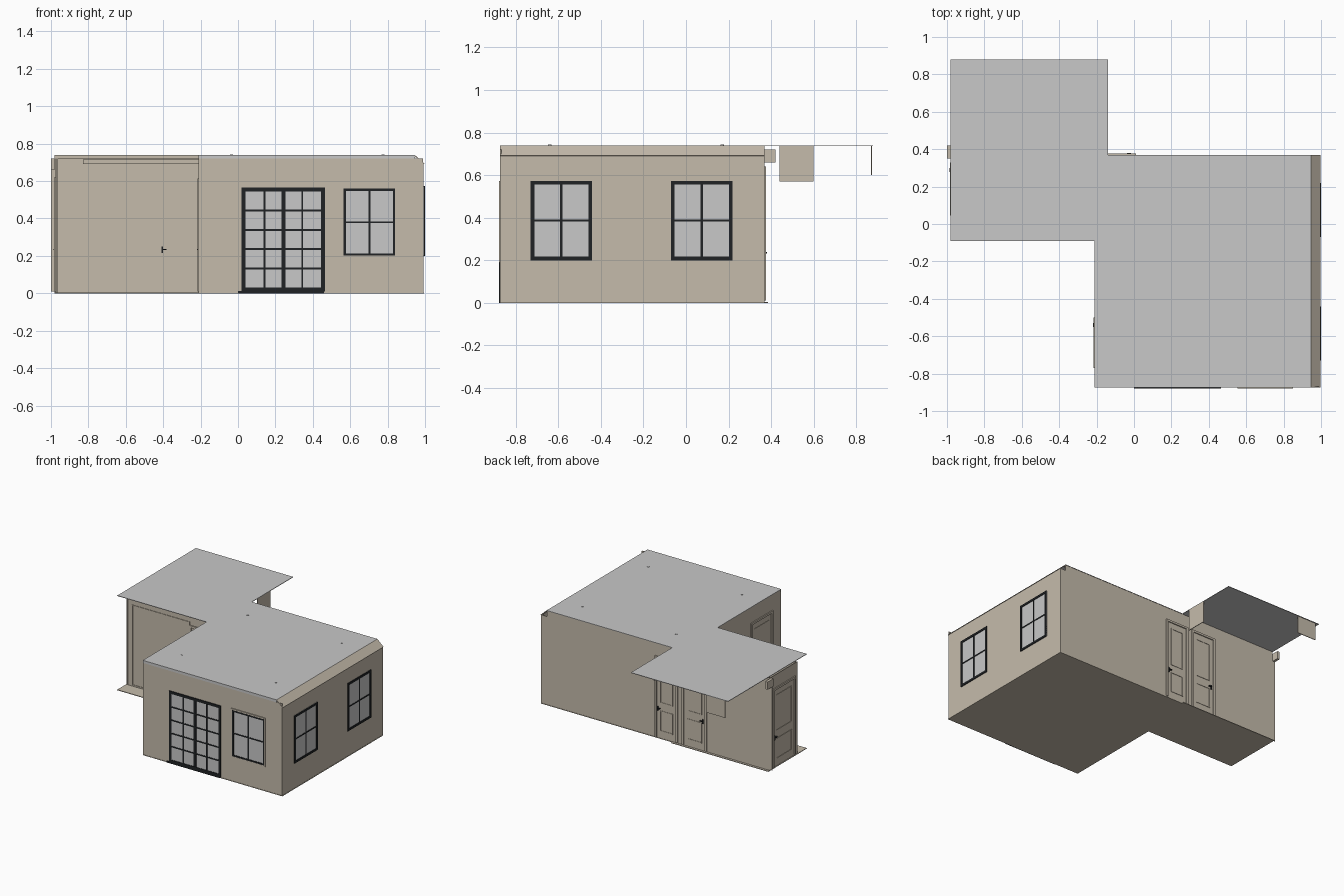
import bpy, bmesh, math

if "Cube" in bpy.data.objects:
    bpy.data.objects.remove(bpy.data.objects["Cube"])

def material(name, rgb):
    m = bpy.data.materials.new(name)
    m.diffuse_color = (*rgb, 1)
    m.use_nodes = True
    m.node_tree.nodes["Principled BSDF"].inputs["Base Color"].default_value = m.diffuse_color
    return m

BEIGE = material("beige_paint", (0.56, 0.50, 0.41))
GREY = material("pale_grey", (0.58, 0.58, 0.58))
BLACK = material("black_frame", (0.014, 0.016, 0.018))

def boxes(name, parts, mat):
    """One object from boxes given as (x0, x1, y0, y1, z0, z1)."""
    bm = bmesh.new()
    for x0, x1, y0, y1, z0, z1 in parts:
        r = bmesh.ops.create_cube(bm, size=1)
        for v in r["verts"]:
            v.co = ((x0 + x1) / 2 + v.co.x * (x1 - x0),
                    (y0 + y1) / 2 + v.co.y * (y1 - y0),
                    (z0 + z1) / 2 + v.co.z * (z1 - z0))
    return finish(name, bm, mat)

def finish(name, bm, mat):
    bmesh.ops.recalc_face_normals(bm, faces=bm.faces)
    me = bpy.data.meshes.new(name)
    bm.to_mesh(me)
    bm.free()
    me.materials.append(mat)
    ob = bpy.data.objects.new(name, me)
    bpy.context.collection.objects.link(ob)
    return ob

def on_wall(wall, a0, a1, z0, z1, depth):
    """Box lying on a wall (axis, position, outward sign), proud by depth."""
    axis, pos, sign = wall
    lo, hi = sorted((pos - sign * 0.001, pos + sign * depth))
    return (lo, hi, a0, a1, z0, z1) if axis == "x" else (a0, a1, lo, hi, z0, z1)

def rim(wall, a0, a1, z0, z1, t, depth, sill=True):
    """Frame of four bars, or three for a door casing."""
    bars = [(a0, a0 + t, z0, z1), (a1 - t, a1, z0, z1), (a0 + t, a1 - t, z1 - t, z1)]
    if sill:
        bars.append((a0 + t, a1 - t, z0, z0 + t))
    return [on_wall(wall, *b, depth) for b in bars]

def window(name, wall, a0, a1, z0, z1, cols, rows, t=0.017, thick=()):
    """Grey glass plate with a black frame and glazing bars."""
    boxes(name + "_glass", [on_wall(wall, a0, a1, z0, z1, 0.002)], GREY)
    parts = rim(wall, a0, a1, z0, z1, t, 0.006)
    for i in range(1, cols):
        a = a0 + t + (a1 - a0 - 2 * t) * i / cols
        w = 0.011 if i in thick else 0.005
        parts.append(on_wall(wall, a - w, a + w, z0 + t, z1 - t, 0.005))
    for i in range(1, rows):
        z = z0 + t + (z1 - z0 - 2 * t) * i / rows
        parts.append(on_wall(wall, a0 + t, a1 - t, z - 0.005, z + 0.005, 0.0045))
    boxes(name + "_frame", parts, BLACK)

def door(name, wall, a0, a1, handle, z1=0.615):
    """Panelled door with casing and a lever handle near one side."""
    parts = rim(wall, a0, a1, 0.01, z1, 0.016, 0.008, sill=False)
    b0, b1 = a0 + 0.045, a1 - 0.045
    parts += rim(wall, b0, b1, 0.06, 0.22, 0.006, 0.003)
    parts += rim(wall, b0, b1, 0.28, z1 - 0.06, 0.006, 0.003)
    boxes(name, parts, BEIGE)
    s = 1 if handle < (a0 + a1) / 2 else -1
    lever = sorted((handle, handle + s * 0.022))
    boxes(name + "_handle", [on_wall(wall, handle - 0.004, handle + 0.004, 0.215, 0.25, 0.006),
                             on_wall(wall, *lever, 0.232, 0.238, 0.012)], BLACK)

# Floor: room and corridor
boxes("floor", [(-0.21, 0.995, -0.875, 0.37, 0, 0.005),
                (-0.98, -0.14, -0.09, 0.385, 0, 0.005)], BEIGE)

# Ceiling: one flat sheet made of room, corridor and rear overhang
boxes("ceiling", [(-0.21, 0.945, -0.875, 0.37, 0.736, 0.74),
                  (-0.98, -0.21, -0.09, 0.37, 0.736, 0.74),
                  (-0.98, -0.14, 0.37, 0.88, 0.736, 0.74)], GREY)
boxes("ceiling_edge", [(-0.21, 0.945, -0.875, -0.871, 0.72, 0.738)], GREY)

# Sloping strip between ceiling and right wall
bm = bmesh.new()
loops = [[bm.verts.new((x, y, z)) for x, z in
          ((0.945, 0.74), (0.998, 0.692), (0.992, 0.69), (0.945, 0.732))] for y in (-0.875, 0.37)]
bm.faces.new(loops[0])
bm.faces.new(loops[1])
for i in range(4):
    j = (i + 1) % 4
    bm.faces.new((loops[0][i], loops[0][j], loops[1][j], loops[1][i]))
finish("sloping_cornice", bm, BEIGE)

# Walls
T = 0.005
boxes("front_wall", [(-0.21, 0.99, -0.873, -0.873 + T, 0.005, 0.72)], BEIGE)
boxes("right_wall", [(0.993 - T, 0.993, -0.873, 0.368, 0, 0.692)], BEIGE)
boxes("back_wall", [(-1.0, -0.98, 0.368 - T, 0.368, 0.01, 0.72),
                    (-0.98, 0.945, 0.368 - T, 0.368, 0.005, 0.737),
                    (0.945, 0.99, 0.368 - T, 0.368, 0.005, 0.692)], BEIGE)
boxes("left_room_wall", [(-0.208, -0.208 + T, -0.872, 0.02, 0.005, 0.737)], BEIGE)
boxes("corridor_front_wall", [(-0.965, -0.208, 0.02, 0.02 + T, 0.005, 0.72)], BEIGE)
boxes("corridor_end_wall", [(-0.975, -0.975 + T, 0.02, 0.365, 0.005, 0.72)], BEIGE)
boxes("corner_post", [(-1.0, -0.98, 0.35, 0.42, 0.66, 0.72)], BEIGE)

FRONT, RIGHT = ("y", -0.873, -1), ("x", 0.993, 1)
BACK, LEFT = ("y", 0.368, 1), ("x", -0.208, -1)
HALL, END = ("y", 0.02, -1), ("x", -0.975, -1)

# Windows and the glazed double door
window("double_door", FRONT, 0.02, 0.465, 0.01, 0.565, 4, 5, 0.02, thick=(2,))
boxes("double_door_threshold", [(0.0, 0.46, -0.879, -0.865, -0.0005 + 0.0005, 0.012)], BLACK)
window("front_window", FRONT, 0.565, 0.842, 0.2, 0.56, 2, 2, 0.012)
boxes("front_window_casing", rim(FRONT, 0.553, 0.85, 0.19, 0.572, 0.011, 0.007), BEIGE)
for n, y in (("right_window_front", -0.73), ("right_window_back", -0.07)):
    window(n, RIGHT, y, y + 0.288, 0.2, 0.573, 2, 2)

# Doors
door("corridor_door", HALL, -0.43, -0.215, -0.405)
door("back_door_right", BACK, -0.19, 0.01, -0.015, 0.64)
door("back_door_left", BACK, -0.44, -0.225, -0.405, 0.64)
door("end_door", END, 0.045, 0.33, 0.3, 0.62)
door("left_room_door", LEFT, -0.77, -0.50, -0.53)

# Corridor trim
boxes("corridor_trim", [on_wall(HALL, -0.83, -0.21, 0.69, 0.715, 0.01)]
      + rim(HALL, -0.93, -0.43, 0.01, 0.64, 0.008, 0.004), BEIGE)

# Lintels hanging below the rear ceiling
boxes("rear_lintels", [(-0.145, -0.14, 0.44, 0.60, 0.57, 0.737),
                       (-0.95, -0.79, 0.87, 0.875, 0.60, 0.737)], BEIGE)

# Recessed ceiling lights
bm = bmesh.new()
for x in (-0.035, 0.775):
    for y in (-0.64, 0.17):
        r = bmesh.ops.create_cone(bm, cap_ends=True, segments=16, radius1=0.008, radius2=0.008, depth=0.012)
        bmesh.ops.translate(bm, verts=r["verts"], vec=(x, y, 0.737))
finish("ceiling_lights", bm, GREY)
